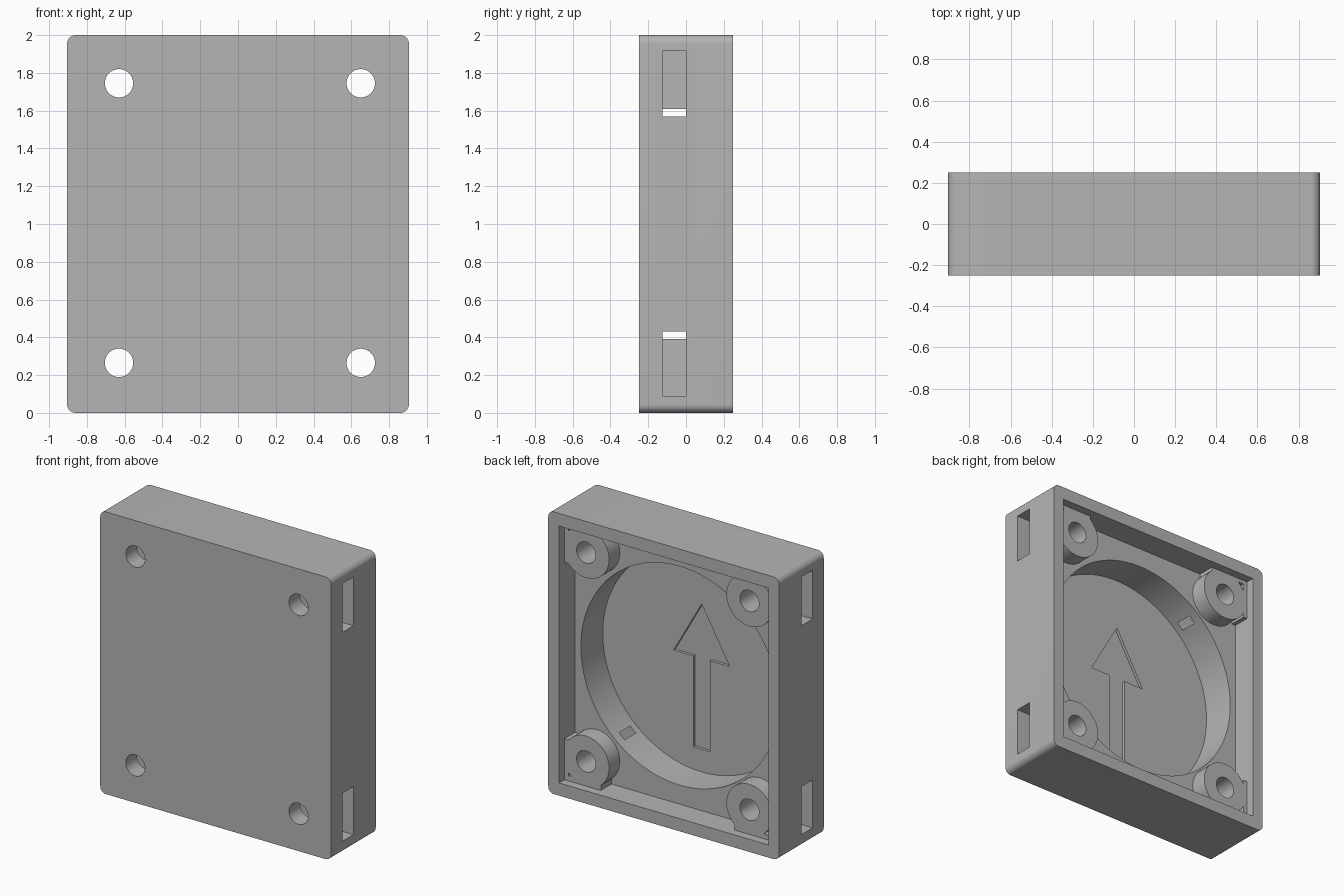
import bpy, math

if "Cube" in bpy.data.objects:
    bpy.data.objects.remove(bpy.data.objects["Cube"], do_unlink=True)

grey = bpy.data.materials.new("plain_grey")
grey.use_nodes = True
grey.diffuse_color = (0.46, 0.46, 0.46, 1)
grey.node_tree.nodes["Principled BSDF"].inputs["Base Color"].default_value = (0.46, 0.46, 0.46, 1)


def prism(name, outline, y0, y1):
    """Extrude an (x, z) outline, listed anticlockwise from the front, along y."""
    n = len(outline)
    verts = [(x, y, z) for y in (y0, y1) for x, z in outline]
    faces = [list(range(n)), list(range(2 * n - 1, n - 1, -1))]
    faces += [(i, i + n, (i + 1) % n + n, (i + 1) % n) for i in range(n)]
    mesh = bpy.data.meshes.new(name)
    mesh.from_pydata(verts, [], faces)
    mesh.materials.append(grey)
    obj = bpy.data.objects.new(name, mesh)
    bpy.context.collection.objects.link(obj)
    return obj


def rect(x0, x1, z0, z1):
    return [(x0, z0), (x1, z0), (x1, z1), (x0, z1)]


def arc(cx, cz, r, start=0, sweep=360, n=64):
    count = n if sweep == 360 else n + 1
    angles = [math.radians(start + sweep * i / n) for i in range(count)]
    return [(cx + r * math.cos(a), cz + r * math.sin(a)) for a in angles]


def combine(target, tool, operation):
    mod = target.modifiers.new("combine", 'BOOLEAN')
    mod.object, mod.operation, mod.solver = tool, operation, 'EXACT'
    bpy.context.view_layer.objects.active = target
    bpy.ops.object.modifier_apply(modifier=mod.name)
    bpy.data.objects.remove(tool, do_unlink=True)


W, R = 0.905, 0.045          # half width and corner radius
FLOOR, SHELF, LEDGE, BACK = -0.175, 0.07, 0.19, 0.25

# Block with four rounded corners
outline = []
for cx, cz, start in ((W - R, 2 - R, 0), (R - W, 2 - R, 90), (R - W, R, 180), (W - R, R, 270)):
    outline += arc(cx, cz, R, start, 90, 10)
body = prism("enclosure_body", outline, -BACK, BACK)

# Open back and round pocket
combine(body, prism("cavity_cutter", rect(-0.82, 0.82, 0.09, 1.91), SHELF, 0.4), 'DIFFERENCE')
combine(body, prism("pocket_cutter", arc(0, 1, 0.775, n=128), FLOOR, 0.4), 'DIFFERENCE')

# Corner screw bosses, blended into the walls
for x, sx in ((-0.63, -1), (0.65, 1)):
    for z, sz in ((0.265, -1), (1.745, 1)):
        xs = sorted((x - sx * 0.115, sx * 0.86))
        zs = sorted((z + sz * 0.139, 1 + sz * 0.95))
        combine(body, prism("boss", arc(x, z, 0.18), 0.03, LEDGE), 'UNION')
        combine(body, prism("boss_web", rect(*xs, *zs), 0.03, LEDGE), 'UNION')
        xs = sorted((sx * 0.789, sx * 0.86))
        zs = sorted((z - sz * 0.115, 1 + sz * 0.95))
        combine(body, prism("boss_web", rect(*xs, *zs), 0.03, LEDGE), 'UNION')

# Blind side slots that break into the pocket
for x0, x1 in ((-1, -0.48), (0.48, 1)):
    for z0, z1 in ((0.09, 0.43), (1.57, 1.915)):
        combine(body, prism("slot_cutter", rect(x0, x1, z0, z1), -0.125, 0), 'DIFFERENCE')

# Screw holes
for x in (-0.63, 0.65):
    for z in (0.265, 1.745):
        combine(body, prism("hole_cutter", arc(x, z, 0.075, n=48), -0.4, 0.4), 'DIFFERENCE')

# Arrow sunk into the pocket floor
half = [(0.065, 0.385), (0.065, 1.03), (0.22, 1.03)]
arrow = half + [(0, 1.415)] + [(-x, z) for x, z in reversed(half)]
combine(body, prism("arrow_cutter", arrow, FLOOR - 0.02, FLOOR + 0.05), 'DIFFERENCE')

# Smooth curves, sharp edges
bpy.ops.object.select_all(action='DESELECT')
body.select_set(True)
bpy.context.view_layer.objects.active = body
bpy.ops.object.shade_smooth_by_angle(angle=math.radians(30))
